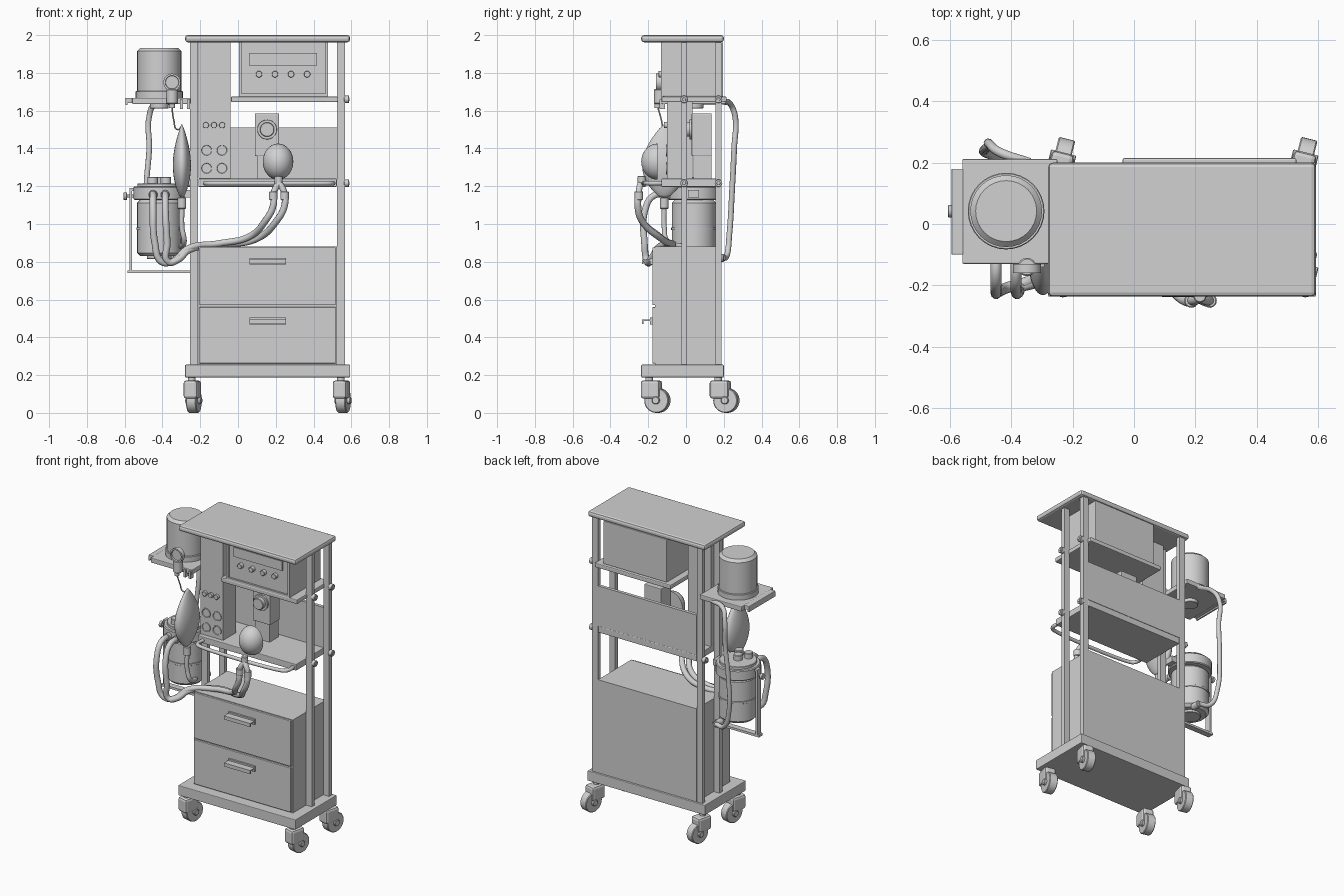
import bpy, bmesh, math
from mathutils import Matrix

if "Cube" in bpy.data.objects:
    bpy.data.objects.remove(bpy.data.objects["Cube"])

grey = bpy.data.materials.new("light_grey")
grey.use_nodes = True
grey.diffuse_color = (.64, .64, .64, 1)
grey.node_tree.nodes["Principled BSDF"].inputs["Base Color"].default_value = grey.diffuse_color

AIM = {"x": Matrix.Rotation(math.pi / 2, 4, "Y"),
       "y": Matrix.Rotation(math.pi / 2, 4, "X"),   # local +z points to the front
       "z": Matrix.Identity(4)}


def finish(name, bm, smooth=False):
    bmesh.ops.recalc_face_normals(bm, faces=bm.faces)
    mesh = bpy.data.meshes.new(name)
    bm.to_mesh(mesh)
    bm.free()
    mesh.materials.append(grey)
    ob = bpy.data.objects.new(name, mesh)
    bpy.context.collection.objects.link(ob)
    if smooth:
        bpy.ops.object.select_all(action="DESELECT")
        bpy.context.view_layer.objects.active = ob
        ob.select_set(True)
        bpy.ops.object.shade_smooth_by_angle(angle=math.radians(35))
    return ob


def box(name, x, y, z, bevel=0):
    """Block between the (low, high) limits on each axis."""
    bm = bmesh.new()
    bmesh.ops.create_cube(bm, size=1)
    for v in bm.verts:
        v.co = [low + (high - low) * (c + .5) for (low, high), c in zip((x, y, z), v.co)]
    if bevel:
        bmesh.ops.bevel(bm, geom=bm.edges[:], offset=bevel, segments=2, affect="EDGES", profile=.5)
    return finish(name, bm)


def around(centre, half):
    return centre - half, centre + half


def lathe(name, at, profile, axis="z", scale=(1, 1, 1)):
    """Spin (radius, height) points around an axis through at."""
    bm = bmesh.new()
    verts = [bm.verts.new((radius, 0, height)) for radius, height in profile]
    edges = [bm.edges.new(pair) for pair in zip(verts, verts[1:])]
    bmesh.ops.spin(bm, geom=verts + edges, axis=(0, 0, 1), cent=(0, 0, 0), steps=32, angle=math.tau)
    bmesh.ops.remove_doubles(bm, verts=bm.verts, dist=1e-5)
    bm.transform(Matrix.Translation(at) @ AIM[axis] @ Matrix.Diagonal((*scale, 1)))
    return finish(name, bm, True)


def rod(name, at, radius, length, axis="z"):
    """Cylinder centred on at, with slightly softened rims."""
    half = length / 2
    soft = min(radius, half) * .15
    upper = [(radius, half - soft), (radius - soft, half), (0, half)]
    lower = [(r, -h) for r, h in reversed(upper)]
    return lathe(name, at, lower + upper, axis)


def tube(name, points, radius):
    curve = bpy.data.curves.new(name, "CURVE")
    curve.dimensions = "3D"
    curve.bevel_depth, curve.bevel_resolution, curve.resolution_u = radius, 3, 8
    curve.use_fill_caps = True
    spline = curve.splines.new("BEZIER")
    spline.bezier_points.add(len(points) - 1)
    for point, place in zip(spline.bezier_points, points):
        point.co = place
        point.handle_left_type = point.handle_right_type = "AUTO"
    curve.materials.append(grey)
    bpy.context.collection.objects.link(bpy.data.objects.new(name, curve))


# Shared levels and limits
base_top, cabinet_top, work_top, monitor_base, slab_under = .255, .88, 1.24, 1.675, 1.962
post_x = {"right": -.232, "left": .545}
post_y = {"front": -.01, "back": .172}
slab_x, slab_y, bay_x, bay_back = (-.28, .593), (-.237, .2), (-.21, .523), .187

# Frame: top, base and four posts
box("top_slab", slab_x, slab_y, (slab_under, 2), .014)
box("base_slab", slab_x, slab_y, (.188, base_top), .004)
for side, x in post_x.items():
    for place, y in post_y.items():
        box(f"{side}_{place}_post", around(x, .021), around(y, .015), (base_top, slab_under))

# Swivel casters: one fat wheel under a hood, trailing backwards
for side, x in (("right", -.245), ("left", .545)):
    for place, y in (("front", -.195), ("back", .17)):
        name = f"{side}_{place}_caster"
        parts = [rod(name + "_stem", (0, 0, .18), .02, .03),
                 rod(name + "_wheel", (0, .045, .066), .066, .055, "x"),
                 rod(name + "_axle", (0, .045, .066), .02, .085, "x"),
                 box(name + "_hood", around(0, .038), (-.04, .065), (.075, .172), .015)]
        for part in parts:
            part.matrix_world = Matrix.Translation((x, y, 0)) @ Matrix.Rotation(math.radians(-14), 4, "Z")

# Cabinet with two drawers
box("cabinet", bay_x, (-.165, bay_back), (base_top, cabinet_top))
for name, bottom, top in (("upper", .57, .876), ("lower", .262, .56)):
    box(name + "_drawer", (-.205, .517), (-.178, -.16), (bottom, top), .003)
    grip_x, grip = (.06, .254), top - .055
    box(name + "_handle_plate", grip_x, (-.19, -.175), (grip - .036, grip))
    box(name + "_handle_top", grip_x, (-.23, -.178), (grip - .018, grip - .01))
    box(name + "_handle_lip", grip_x, (-.234, -.226), (grip - .034, grip - .01))

# Work shelf, backboard and front rail
box("work_shelf", bay_x, (-.13, bay_back), (1.197, work_top), .004)
box("backboard", bay_x, (.165, bay_back), (work_top, 1.51))
rail_end = [(.17, -.12), (.17, -.185), (.145, -.208)]
rail = [(-x, y) for x, y in rail_end] + [(x + .33, y) for x, y in reversed(rail_end)]
tube("front_rail", [(x, y, 1.216) for x, y in rail], .012)

# Monitor on its shelf
monitor_x, monitor_z = (.005, .476), (monitor_base, slab_under)
box("monitor_shelf", (-.037, .53), (-.13, .215), (monitor_base - .03, monitor_base), .006)
box("monitor", monitor_x, (-.12, .197), monitor_z, .004)
for edge in monitor_x:
    box("monitor_side_rim", around(min(max(edge, .012), .469), .007), (-.132, -.118), monitor_z)
box("monitor_lower_rim", monitor_x, (-.132, -.118), (monitor_base, monitor_base + .015))
box("monitor_display", (.058, .418), (-.129, -.118), (1.84, 1.904))
for i in range(4):
    rod("monitor_knob", (.111 + i * .085, -.132, 1.793), .017, .026, "y")

# Gas column with dials
box("gas_column", (bay_x[0], -.04), (-.1, .035), (work_top, slab_under))
for i in range(3):
    rod("flow_button", (-.17 + i * .043, -.107, 1.523), .016, .02, "y")
for x in (-.166, -.085):
    for z in (1.39, 1.295):
        lathe("pressure_dial", (x, -.1, z), [(.032, 0), (.032, .006), (.027, .006), (.025, .002), (0, .002)], "y")

# Dosing unit standing before the backboard
box("dosing_unit_head", (.09, .217), (.03, .136), (1.36, 1.585), .004)
box("dosing_unit_body", (.1, .207), (.04, .136), (work_top, 1.37))
rod("dosing_knob_collar", (.154, .025, 1.5), .052, .015, "y")
rod("dosing_knob", (.154, .01, 1.5), .038, .04, "y")

# Clamp knobs on the posts
clamps = [(.575, y, z) for y in post_y.values() for z in (1.216, 1.66)]
for x, y, z in clamps + [(-.262, post_y["back"], 1.216)]:
    rod("clamp_knob", (x, y, z), .02, .025, "x")
    rod("clamp_bolt", (x * .985, y, z), .01, .05, "x")

# Side shelf with its canister and gauge
can_x, can_y = -.417, .042
box("side_shelf", (-.56, -.25), (-.13, .212), (1.635, 1.668), .005)
box("side_shelf_edge", (-.595, -.555), (-.1, .18), (1.64, 1.668), .004)
box("side_shelf_lip", (-.595, -.585), (-.1, .18), (1.63, 1.66))
for x in (-.3, -.262):
    box("shelf_hook", around(x, .008), (-.14, -.11), (1.61, 1.66))
rod("upper_canister_foot", (can_x, can_y, 1.685), .125, .04)
rod("upper_canister", (can_x, can_y, 1.798), .117, .27)
rod("shelf_underside_port", (can_x, can_y, 1.627), .05, .03)
lathe("round_gauge", (-.349, -.13, 1.75), [(0, 0), (.046, 0), (.046, .03), (.036, .03), (.034, .022), (0, .022)], "y")
rod("gauge_stem", (-.349, -.14, 1.675), .03, .08)
rod("gauge_outlet", (-.349, -.15, 1.628), .016, .03)

# Breathing bag: a flattened leaf hanging from a wire
bag_x, bag_y = -.297, -.115
leaf = [(.117 * abs(math.sin(math.pi * (i / 16) ** .87)) ** .85, .4 * i / 16) for i in range(17)]
lathe("breathing_bag", (bag_x, bag_y, 1.13), leaf, scale=(.41, 1, 1))
tube("bag_wire", [(-.35, -.15, 1.62), (-.34, -.13, 1.55), (-.32, -.12, 1.5), (bag_x, bag_y, 1.52)], .004)
rod("bag_connector", (bag_x, bag_y, 1.11), .023, .06)
tube("bag_hose", [(bag_x, bag_y, 1.1), (bag_x, bag_y, .98), (-.285, -.1, .91), (-.3, -.02, .88)], .014)

# Absorber canister in its side frame
rod("absorber_foot", (can_x, can_y, .825), .065, .02)
rod("absorber", (can_x, can_y, .98), .117, .3)
rod("absorber_band", (can_x, can_y, .975), .121, .015)
rod("absorber_lid", (can_x, can_y, 1.163), .137, .07)
rod("absorber_lid_crown", (can_x, can_y, 1.2), .115, .03)
for x, y in ((0, 0), (-.035, -.06), (.035, -.06)):
    rod("lid_knob", (can_x + x, can_y + y, 1.225), .028, .05)
box("lid_bracket", (-.3, -.25), (.01, .07), (1.14, 1.18))
rod("frame_knob", (-.597, can_y, 1.147), .02, .018, "x")
rod("frame_bolt", (-.565, can_y, 1.147), .008, .07, "x")
frame_y = around(can_y, .02)
box("frame_arm", (-.572, -.5), frame_y, (1.175, 1.19))
box("frame_upright", (-.574, -.56), frame_y, (.742, 1.19))
box("frame_bar", (-.585, -.24), frame_y, (.74, .755))

# Breathing hoses from the absorber to the mask
for name, port, end, gap in (("first", -.45, .187, 0), ("second", -.385, .247, .03)):
    rod(name + "_port", (port, -.085, 1.155), .024, .06, "y")
    tube(name + "_hose", [
        (port, -.08, 1.155), (port, -.17, 1.15), (port, -.215, 1.08), (port + .01, -.22, .9),
        (port + .045 - gap, -.205, .8), (-.35 + gap, -.19, .8 + gap / 3), (-.26, -.15, .872 - gap / 3),
        (-.1, -.1 + gap, .897 - gap / 4), (.06 + gap, -.14 + gap / 2, .933 - gap / 2),
        (end - .04, -.235, 1.02), (end, -.255, 1.1), (end, -.25, 1.16)], .018)
    rod(name + "_cuff", (end, -.25, 1.15), .023, .045)
    tube(name + "_branch", [(end, -.25, 1.16), (end * .6 + .087, -.247, 1.19), (.217, -.24, 1.215)], .017)

# Face mask: a rounded dome
rod("mask_neck", (.215, -.235, 1.225), .021, .06)
dome = [(.087 * math.cos(math.pi * i / 16), .087 * math.sin(math.pi * i / 16)) for i in range(9)]
lathe("face_mask", (.212, -.15, 1.33), [(0, 0)] + dome, "y", (.93, 1.1, 1))

# Rear supply hose
tube("rear_hose", [(-.34, .2, 1.645), (-.44, .235, 1.635), (-.47, .26, 1.57), (-.47, .255, 1.4),
                   (-.485, .245, 1.2), (-.48, .23, .95), (-.43, .215, .83), (-.36, .195, .82)], .015)
rod("rear_hose_end", (-.36, .17, .82), .022, .06, "y")
